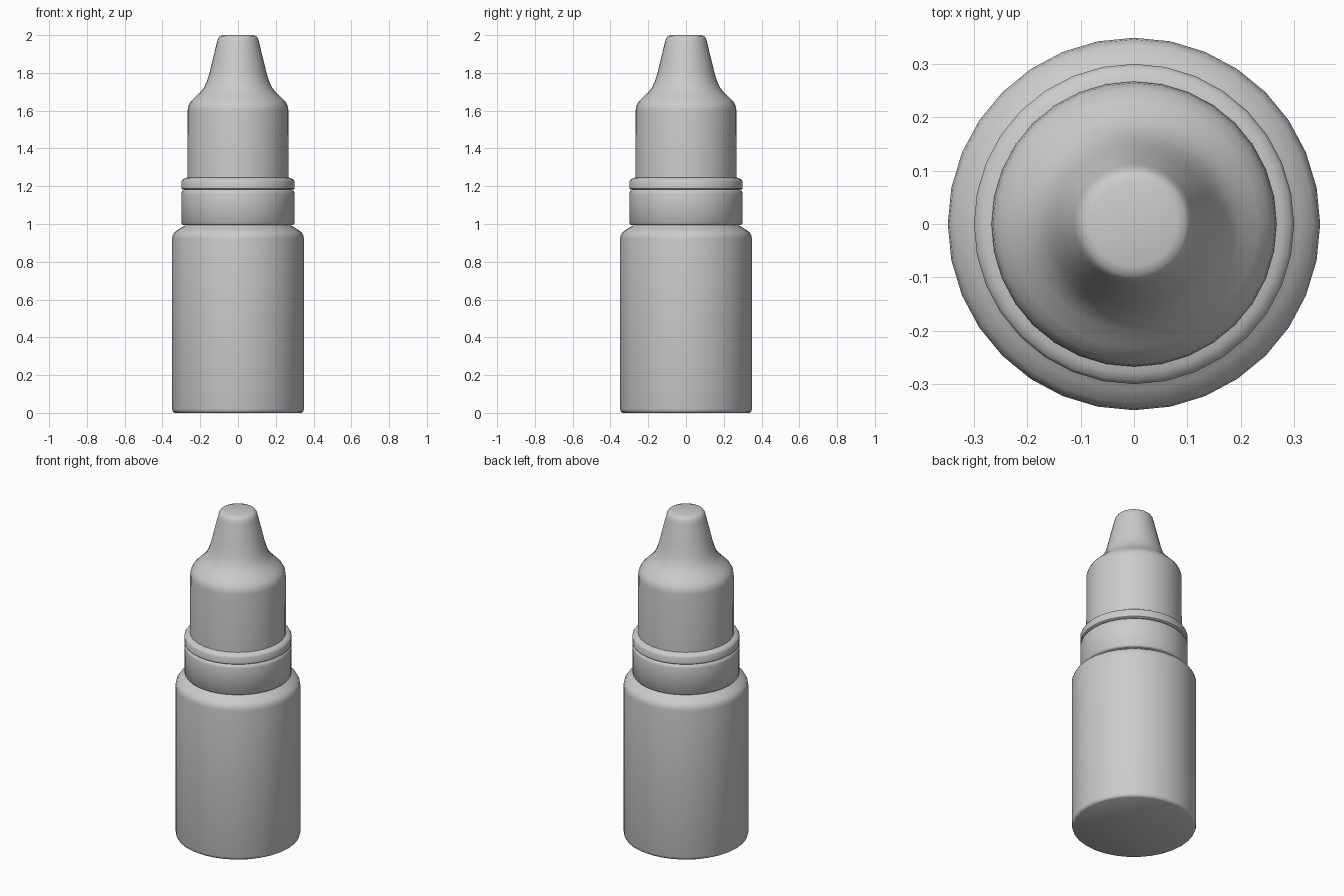
import bpy
import bmesh
import math

SIDES = 32

cube = bpy.data.objects.get("Cube")
if cube:
    bpy.data.objects.remove(cube, do_unlink=True)

# One plain grey plastic
GREY = (0.6, 0.6, 0.6, 1)
plastic = bpy.data.materials.new("grey plastic")
plastic.use_nodes = True
plastic.diffuse_color = GREY
plastic.node_tree.nodes["Principled BSDF"].inputs["Base Color"].default_value = GREY


def lathe(name, profile):
    """Turn (radius, height) points around z and close both ends with flat caps."""
    bm = bmesh.new()
    rings = []
    for r, z in profile:
        angles = [2 * math.pi * i / SIDES for i in range(SIDES)]
        rings.append([bm.verts.new((r * math.cos(a), r * math.sin(a), z)) for a in angles])
    for low, high in zip(rings, rings[1:]):
        for i in range(SIDES):
            j = (i + 1) % SIDES
            bm.faces.new((low[i], low[j], high[j], high[i]))
    bm.faces.new(rings[0][::-1])
    bm.faces.new(rings[-1])
    mesh = bpy.data.meshes.new(name)
    bm.to_mesh(mesh)
    bm.free()
    mesh.materials.append(plastic)
    obj = bpy.data.objects.new(name, mesh)
    bpy.context.collection.objects.link(obj)
    bpy.ops.object.select_all(action="DESELECT")
    obj.select_set(True)
    bpy.context.view_layer.objects.active = obj
    bpy.ops.object.shade_smooth_by_angle(angle=math.radians(50))
    return obj


# Bottle with rounded shoulder and a short neck hidden under the collar
lathe("bottle", [
    (0.335, 0), (0.345, 0.006), (0.349, 0.02), (0.349, 0.92), (0.346, 0.94),
    (0.336, 0.957), (0.31, 0.975), (0.285, 0.99), (0.275, 1.0), (0.275, 1.02),
])

# Tamper-evident collar
lathe("collar", [
    (0.27, 0.995), (0.293, 0.995), (0.3, 1.003), (0.3, 1.16),
    (0.297, 1.172), (0.285, 1.183), (0.26, 1.185),
])

# Dropper cap with a flange, rounded shoulder and tapered tip
lathe("cap", [
    (0.25, 1.183), (0.294, 1.183), (0.3, 1.188), (0.3, 1.226), (0.294, 1.236),
    (0.28, 1.243), (0.268, 1.246), (0.267, 1.6), (0.264, 1.622), (0.253, 1.645),
    (0.231, 1.668), (0.2, 1.697), (0.18, 1.723), (0.165, 1.755), (0.152, 1.795),
    (0.14, 1.845), (0.112, 1.96), (0.106, 1.982), (0.097, 1.994), (0.08, 2.0),
])
